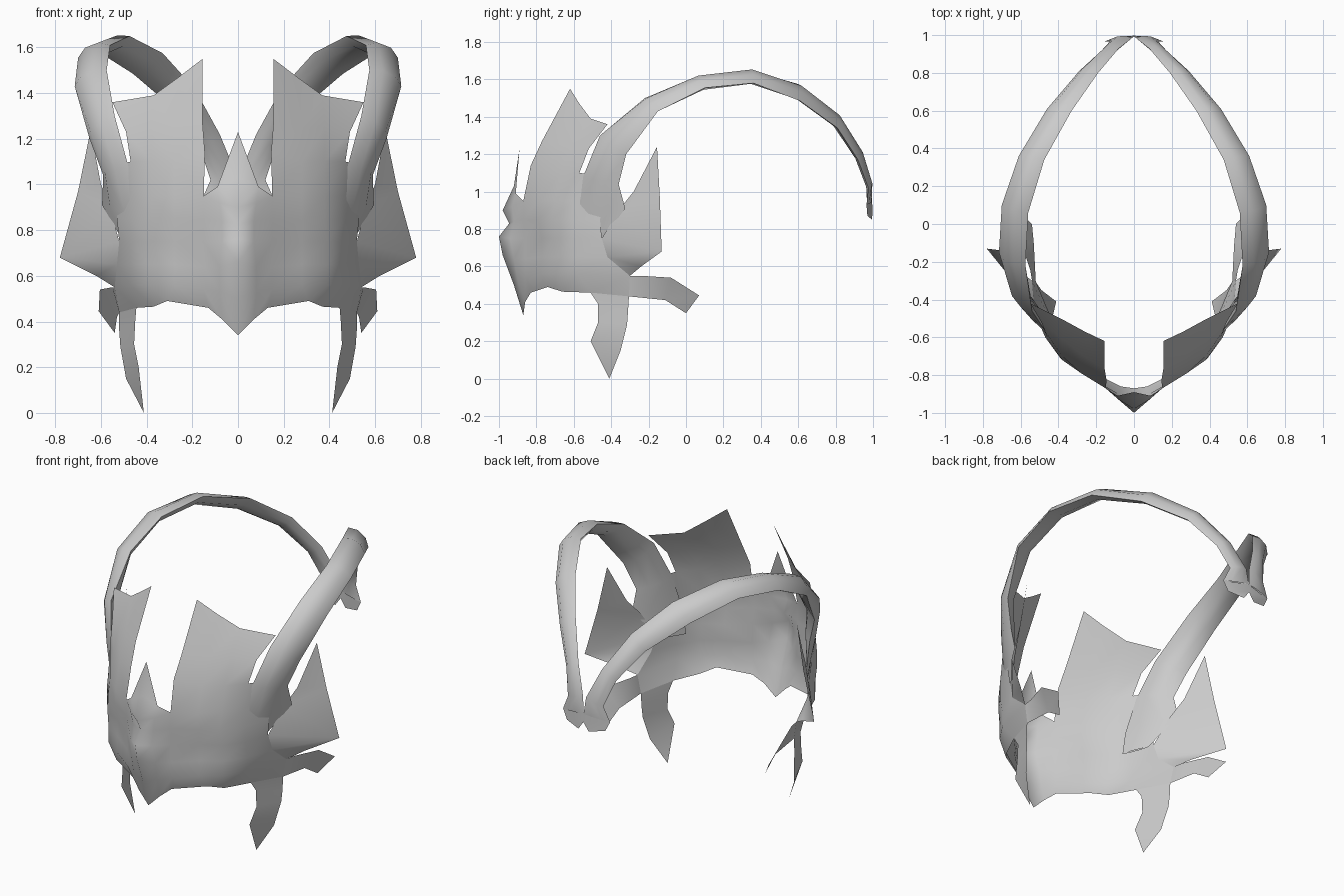
import bpy, bmesh, math
from mathutils import Vector

grey = bpy.data.materials.new("light_grey")
grey.diffuse_color = (0.6, 0.6, 0.6, 1)


def finish(name, verts, faces, angle=60):
    """Make one half, mirrored across x = 0."""
    mesh = bpy.data.meshes.new(name)
    mesh.from_pydata([tuple(v) for v in verts], [], faces)
    mesh.materials.append(grey)
    ob = bpy.data.objects.new(name, mesh)
    bpy.context.collection.objects.link(ob)
    bpy.ops.object.select_all(action='DESELECT')
    ob.select_set(True)
    bpy.context.view_layer.objects.active = ob
    bpy.ops.object.shade_smooth_by_angle(angle=math.radians(angle))
    mod = ob.modifiers.new("mirror", 'MIRROR')
    mod.use_clip = True
    mod.merge_threshold = 0.002
    return ob


# Face shell: vertical profiles running from the nose ridge round to the temple
nose_ridge = [(0, -.87, .34), (0, -.92, .5), (0, -.98, .66), (0, -1, .76),
              (0, -.945, .83), (0, -.98, .9), (0, -.92, 1.03)]
nose_side = [(.07, -.86, .41), (.08, -.9, .53), (.08, -.92, .64), (.07, -.94, .75),
             (.07, -.92, .84), (.08, -.93, .92), (.09, -.91, .99)]
inner_eye = [(.13, -.83, .46), (.15, -.86, .54), (.15, -.86, .64), (.15, -.865, .75),
             (.15, -.87, .85), (.15, -.87, .95), (.145, -.83, 1.14), (.155, -.77, 1.27),
             (.155, -.62, 1.55)]
mid_eye = [(.31, -.74, .49), (.28, -.78, .56), (.28, -.77, .65), (.28, -.77, .75),
           (.28, -.79, .85), (.28, -.79, .95), (.28, -.75, 1.1), (.28, -.69, 1.25),
           (.26, -.57, 1.47)]
outer_eye = [(.37, -.66, .465), (.39, -.7, .56), (.39, -.7, .65), (.39, -.71, .75),
             (.38, -.72, .85), (.38, -.7, .95), (.38, -.67, 1.1), (.38, -.61, 1.25),
             (.37, -.51, 1.39)]
cheek = [(.445, -.51, .46), (.47, -.58, .56), (.47, -.58, .65), (.47, -.6, .75),
         (.47, -.6, .85), (.46, -.6, .95), (.47, -.57, 1.1), (.49, -.52, 1.23),
         (.55, -.42, 1.36)]
temple = [(.52, -.305, .44), (.54, -.3, .55), (.53, -.42, .65), (.52, -.45, .75),
          (.53, -.46, .85), (.53, -.43, .95), (.55, -.4, 1.08)]
columns = [nose_ridge, nose_side, inner_eye, mid_eye, outer_eye, cheek, temple]
verts, faces, starts = [], [], []
for col in columns:
    starts.append(len(verts))
    verts += col
for c in range(len(columns) - 1):
    a, b = starts[c], starts[c + 1]
    for r in range(min(len(columns[c]), len(columns[c + 1])) - 1):
        if (c, r) == (1, 5):      # notch beside the brow spike
            faces.append((a + r, b + r, a + r + 1))
        else:
            faces.append((a + r, b + r, b + r + 1, a + r + 1))
# brow spike
verts.append((0, -.89, 1.23))
faces.append((starts[0] + 6, starts[1] + 6, len(verts) - 1))
finish("face_shell", verts, faces)

# Cheek guard: front and rear edges from the shell down to the point
front_edge = [(.445, -.51, .46), (.45, -.47, .4), (.455, -.47, .3), (.435, -.51, .2)]
rear_edge = [(.52, -.305, .44), (.52, -.31, .36), (.515, -.315, .29), (.49, -.35, .15)]
verts = front_edge + rear_edge + [(.412, -.41, 0)]
finish("cheek_guard", verts, [(i + 1, i + 5, i + 4, i) for i in range(3)] + [(3, 8, 7)])

# Rear strap under the fin
verts = [(.52, -.305, .44), (.53, -.11, .42), (.54, 0, .35), (.61, .07, .445),
         (.605, -.08, .54), (.55, -.24, .55), (.54, -.3, .55)]
finish("ear_strap", verts, [(0, 1, 5, 6), (1, 4, 5), (1, 2, 3, 4)])

# Side fin, fanning out behind the temple
verts = [(.54, -.3, .55), (.53, -.42, .65), (.52, -.45, .75), (.56, -.36, .9),
         (.60, -.28, 1.0), (.645, -.155, 1.24), (.70, -.14, .97), (.78, -.13, .68),
         (.62, -.24, .6)]
finish("side_fin", verts, [(0, 8, 1), (1, 8, 7), (1, 7, 2), (2, 7, 3), (3, 7, 6),
                           (3, 6, 4), (4, 6, 5)])

# Horn: inner and outer edges swept back from the temple to the rear clasp
inner = [(.42, -.60, .72), (.44, -.60, .86), (.48, -.55, 1.08), (.54, -.46, 1.3),
         (.575, -.22, 1.50), (.56, .06, 1.61), (.475, .34, 1.65), (.33, .6, 1.575),
         (.19, .8, 1.42), (.08, .93, 1.22), (.01, .985, 1.05), (0, .995, .95)]
outer = [(.49, -.46, .73), (.595, -.325, .91), (.59, -.36, 1.04), (.65, -.32, 1.2),
         (.715, -.15, 1.43), (.70, .1, 1.555), (.61, .36, 1.58), (.46, .61, 1.485),
         (.29, .81, 1.34), (.17, .92, 1.17), (.12, .975, 1.02), (.16, .965, .93)]
inner, outer = [Vector(p) for p in inner], [Vector(p) for p in outer]
bulge = [.005, .012, .03, .035, .03, .03, .028, .026, .024, .02, .015, .006]
verts, faces, n = [], [], len(inner)
for i, (a, b) in enumerate(zip(inner, outer)):
    lo, hi = max(i - 1, 0), min(i + 1, n - 1)
    tangent = inner[hi] + outer[hi] - inner[lo] - outer[lo]
    out = (b - a).cross(tangent).normalized() * bulge[i]
    verts += [a, a.lerp(b, .3) + out, a.lerp(b, .7) + out, b,
              a.lerp(b, .7) - out, a.lerp(b, .3) - out]
for i in range(n - 1):
    for k in range(6):
        j = (k + 1) % 6
        faces.append((i * 6 + k, i * 6 + j, i * 6 + 6 + j, i * 6 + 6 + k))
finish("horn", verts, faces)

# Rear clasp where the two horns meet
verts = [(0, .995, .95), (.16, .965, .93), (.13, .97, .87), (.035, .995, .85), (0, .997, .9)]
finish("rear_clasp", verts, [(0, 4, 3, 2, 1)])
